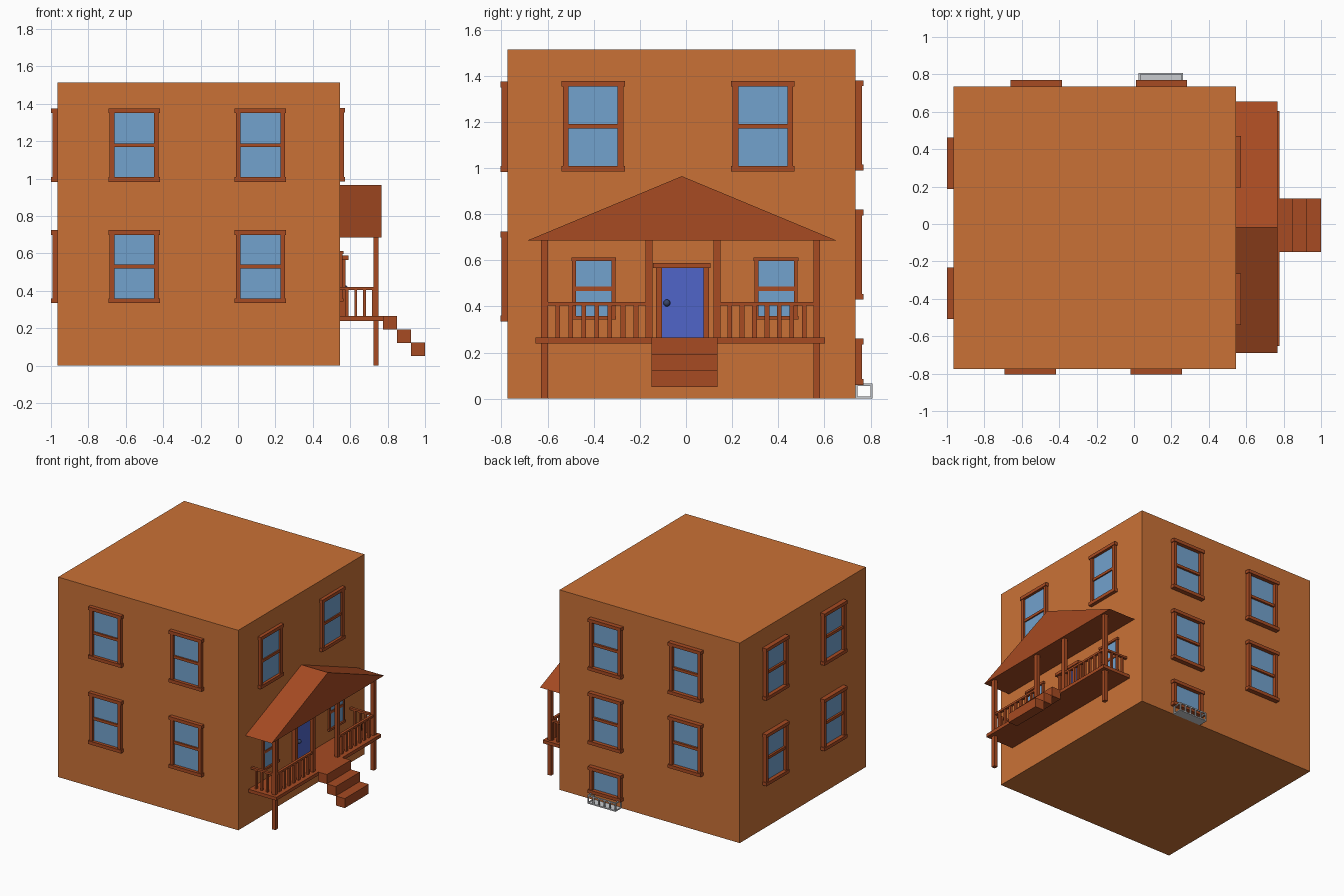
import bpy
import bmesh
from mathutils import Vector

cube = bpy.data.objects.get("Cube")
if cube:
    bpy.data.objects.remove(cube, do_unlink=True)


def material(name, rgb):
    m = bpy.data.materials.new(name)
    m.use_nodes = True
    m.diffuse_color = (*rgb, 1)
    m.node_tree.nodes["Principled BSDF"].inputs["Base Color"].default_value = (*rgb, 1)
    return m


WALL = material("orange wall", (0.59, 0.167, 0.037))
TRIM = material("brown trim", (0.385, 0.069, 0.016))
GLASS = material("blue glass", (0.17, 0.36, 0.61))
BLUE = material("door blue", (0.08, 0.13, 0.58))
STEEL = material("pale steel", (0.58, 0.6, 0.62))
KNOB = material("dark knob", (0.04, 0.06, 0.14))


def add_object(name, bm, mats):
    bmesh.ops.recalc_face_normals(bm, faces=bm.faces)
    mesh = bpy.data.meshes.new(name)
    bm.to_mesh(mesh)
    bm.free()
    for m in mats:
        mesh.materials.append(m)
    ob = bpy.data.objects.new(name, mesh)
    bpy.context.collection.objects.link(ob)
    return ob


def box(bm, lo, hi, index=0):
    lo, hi = Vector(lo), Vector(hi)
    verts = bmesh.ops.create_cube(bm, size=1)["verts"]
    for v in verts:
        v.co = (lo + hi) / 2 + v.co * (hi - lo)
    for f in {f for v in verts for f in v.link_faces}:
        f.material_index = index


def boxes(name, spans, mat):
    bm = bmesh.new()
    for lo, hi in spans:
        box(bm, lo, hi)
    return add_object(name, bm, [mat])


# Main block
X0, X1, Y0, Y1, TOP = -0.965, 0.545, -0.775, 0.735, 1.515
boxes("house_walls", [((X0, Y0, 0), (X1, Y1, TOP))], WALL)


def wall_box(bm, side, u0, u1, d, z0, z1, index=0):
    """Box on a wall: u runs along the wall, d is how far it stands out."""
    if side == "front":
        box(bm, (u0, Y0 - d, z0), (u1, Y0, z1), index)
    elif side == "back":
        box(bm, (u0, Y1, z0), (u1, Y1 + d, z1), index)
    elif side == "left":
        box(bm, (X1, u0, z0), (X1 + d, u1, z1), index)
    else:
        box(bm, (X0 - d, u0, z0), (X0, u1, z1), index)


def window(name, side, u, z0, z1, depth, width=0.275, bar=0.025, split=True):
    """Pane, two jambs, head, sill and a middle bar."""
    bm = bmesh.new()
    h = width / 2
    jamb = h - bar * 0.25
    pane = jamb - bar
    wall_box(bm, side, u - pane, u + pane, 0.006, z0 + bar, z1 - bar, 1)
    for a, b in ((-jamb, -pane), (pane, jamb)):
        wall_box(bm, side, u + a, u + b, depth * 0.8, z0 + bar, z1 - bar)
    wall_box(bm, side, u - h, u + h, depth, z1 - bar, z1)
    wall_box(bm, side, u - h, u + h, depth, z0, z0 + bar)
    if split:
        mid = (z0 + z1) / 2
        wall_box(bm, side, u - pane, u + pane, depth * 0.6, mid - 0.01, mid + 0.01)
    add_object(name, bm, [TRIM, GLASS])


# Windows: the porch side carries the name "left" (+x)
for row, z0, z1 in (("upper", 0.983, 1.375), ("lower", 0.335, 0.725)):
    for n, u in enumerate((-0.555, 0.12)):
        window(f"front_window_{row}_{n}", "front", u, z0, z1, 0.03)
    for n, u in enumerate((-0.37, 0.325)):
        window(f"far_side_window_{row}_{n}", "right", u, z0, z1, 0.035)
for row, z0, z1 in (("upper", 0.99, 1.38), ("lower", 0.43, 0.82)):
    for n, u in enumerate((-0.523, 0.147)):
        window(f"back_window_{row}_{n}", "back", u, z0, z1, 0.035)
for n, u in enumerate((-0.403, 0.333)):
    window(f"porch_side_window_upper_{n}", "left", u, 0.985, 1.378, 0.026)
for n, u in enumerate((-0.4, 0.391)):
    window(f"porch_window_{n}", "left", u, 0.343, 0.612, 0.018, 0.195, 0.016)
window("basement_window", "back", 0.147, 0.06, 0.26, 0.035, split=False)

# Basement guard rail
gx0, gx1, gy, gz, t = 0.025, 0.262, 0.808, 0.065, 0.009
rail = []
for z in (0, gz - t):
    rail.append(((gx0, gy - t, z), (gx1, gy, z + t)))
    for x in (gx0, gx1 - t):
        rail.append(((x, Y1, z), (x + t, gy - t, z + t)))
for i in range(6):
    x = gx0 + (gx1 - gx0 - t) * i / 5
    rail.append(((x, gy - t, t), (x + t, gy, gz - t)))
for x in (gx0, gx1 - t):
    rail.append(((x, Y1, t), (x + t, Y1 + t, gz - t)))
rail.append(((gx0 + t, Y1, 0), (gx1 - t, gy - t, 0.005)))
boxes("basement_guard", rail, STEEL)

# Porch deck and steps
DECK = 0.265
boxes("porch_deck", [((X1, -0.653, 0.24), (0.778, 0.603, DECK))], TRIM)
boxes("porch_steps", [((0.775 + 0.075 * i, -0.15, 0.193 - 0.071 * i),
                       (0.85 + 0.075 * i, 0.137, DECK - 0.071 * i))
                      for i in range(3)], TRIM)

# Porch posts: outer pair reach the ground, inner pair stand on the deck
EAVE = 0.685
posts = [(-0.613, 0), (-0.16, DECK), (0.135, DECK), (0.567, 0)]
boxes("porch_posts", [((0.724, y - 0.015, z), (0.752, y + 0.015, EAVE))
                      for y, z in posts], TRIM)

# Porch railings
RAIL = 0.42
bars = []
for y0, y1 in ((-0.613, -0.16), (0.135, 0.567)):
    bars.append(((0.728, y0, RAIL - 0.015), (0.748, y1, RAIL)))
    for i in range(1, 8):
        y = y0 + (y1 - y0) * i / 8
        bars.append(((0.73, y - 0.01, DECK), (0.746, y + 0.01, RAIL - 0.015)))
for y in (-0.613, 0.567):
    bars.append(((X1, y - 0.01, RAIL - 0.015), (0.728, y + 0.01, RAIL)))
    for i in range(4):
        x = 0.545 + 0.047 * (i + 0.8)
        bars.append(((x - 0.007, y - 0.008, DECK), (x + 0.007, y + 0.008, RAIL - 0.015)))
boxes("porch_railings", bars, TRIM)

# Gable roof over the porch
bm = bmesh.new()
gable = bm.faces.new([bm.verts.new((X1, y, z))
                      for y, z in ((-0.69, EAVE), (0.655, EAVE), (-0.018, 0.965))])
ext = bmesh.ops.extrude_face_region(bm, geom=[gable], use_keep_orig=True)
for v in ext["geom"]:
    if isinstance(v, bmesh.types.BMVert):
        v.co.x = 0.766
add_object("porch_roof", bm, [TRIM])

# Door, its frame and knob
boxes("door", [((X1, -0.105, DECK), (X1 + 0.015, 0.075, 0.567))], BLUE)
boxes("door_frame", [((X1, -0.13, DECK), (X1 + 0.03, -0.105, 0.566)),
                     ((X1, 0.075, DECK), (X1 + 0.03, 0.1, 0.566)),
                     ((X1, -0.143, 0.566), (X1 + 0.047, 0.106, 0.588))], TRIM)
bm = bmesh.new()
bmesh.ops.create_uvsphere(bm, u_segments=16, v_segments=10, radius=0.015)
bmesh.ops.translate(bm, verts=bm.verts, vec=(X1 + 0.027, -0.083, 0.415))
for f in bm.faces:
    f.smooth = True
add_object("door_knob", bm, [KNOB])
